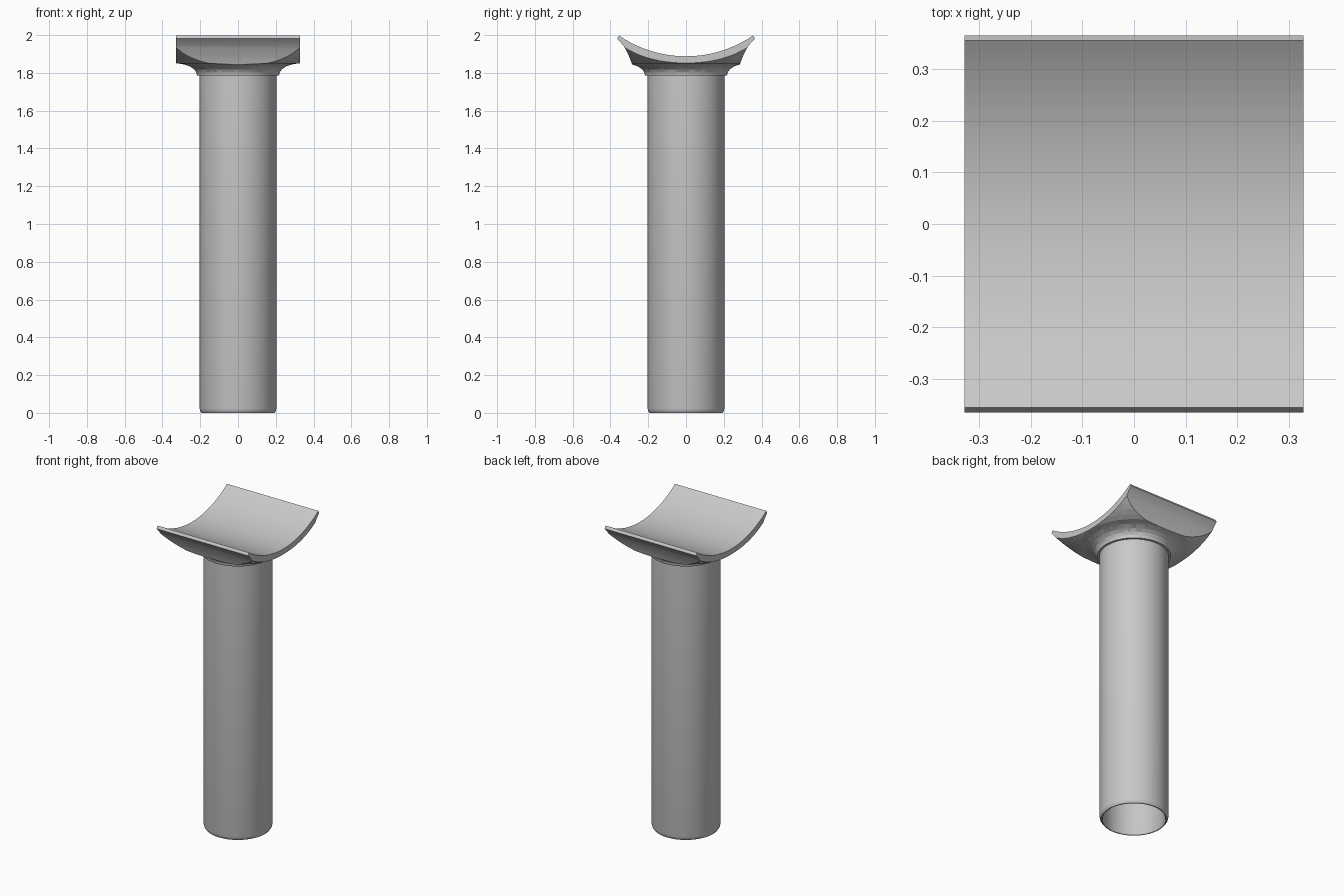
import bpy, bmesh, math

cube = bpy.data.objects.get("Cube")
if cube:
    bpy.data.objects.remove(cube, do_unlink=True)

grey = bpy.data.materials.new("plain grey")
grey.use_nodes = True
grey.diffuse_color = (0.58, 0.58, 0.58, 1)
grey.node_tree.nodes["Principled BSDF"].inputs["Base Color"].default_value = grey.diffuse_color


def make_object(name, bm):
    bmesh.ops.remove_doubles(bm, verts=bm.verts, dist=1e-5)
    bmesh.ops.recalc_face_normals(bm, faces=bm.faces)
    mesh = bpy.data.meshes.new(name)
    bm.to_mesh(mesh)
    bm.free()
    mesh.materials.append(grey)
    obj = bpy.data.objects.new(name, mesh)
    bpy.context.scene.collection.objects.link(obj)
    return obj


def lathe(name, profile, closed, steps=64):
    bm = bmesh.new()
    verts = [bm.verts.new((r, 0, z)) for r, z in profile]
    pairs = list(zip(verts, verts[1:]))
    if closed:
        pairs.append((verts[-1], verts[0]))
    edges = [bm.edges.new(p) for p in pairs]
    bmesh.ops.spin(bm, geom=verts + edges, cent=(0, 0, 0), axis=(0, 0, 1),
                   angle=math.tau, steps=steps)
    return make_object(name, bm)


def extrude_x(name, outline, half_width):
    bm = bmesh.new()
    face = bm.faces.new([bm.verts.new((-half_width, y, z)) for y, z in outline])
    result = bmesh.ops.extrude_face_region(bm, geom=[face])
    moved = [v for v in result["geom"] if isinstance(v, bmesh.types.BMVert)]
    bmesh.ops.translate(bm, verts=moved, vec=(2 * half_width, 0, 0))
    return make_object(name, bm)


def smooth(obj, degrees):
    bpy.ops.object.select_all(action="DESELECT")
    obj.select_set(True)
    bpy.context.view_layer.objects.active = obj
    bpy.ops.object.shade_smooth_by_angle(angle=math.radians(degrees))


# Hollow post with a rounded foot
post = lathe("post", [(0.203, 1.79), (0.203, 0.022), (0.2, 0.01), (0.193, 0),
                      (0.187, 0), (0.183, 0.008), (0.183, 1.79)], True)
smooth(post, 50)

# Saddle: curved cradle on top, undercut sides
half_chord, radius, low = 0.355, 0.628, 1.888
reach = math.asin(half_chord / radius)
arc = []
for i in range(33):
    a = reach * (1 - i / 16)
    arc.append((radius * math.sin(a), low + radius * (1 - math.cos(a))))
side = [(0.365, 1.981), (0.347, 1.963), (0.327, 1.938), (0.312, 1.911),
        (0.298, 1.88), (0.286, 1.847), (0.28, 1.7)]
outline = arc + [(-y, z) for y, z in side] + side[::-1]
saddle = extrude_x("saddle", outline, 0.328)

# Flared neck shape that trims the underside of the saddle
flare = lathe("flare_trimmer", [(0, 1.786), (0.217, 1.786), (0.221, 1.803),
                                (0.232, 1.819), (0.252, 1.833), (0.285, 1.845),
                                (0.325, 1.851), (0.356, 1.864), (0.39, 1.882),
                                (0.42, 1.901), (0.467, 1.938), (0.6, 2.05),
                                (0.6, 2.2), (0, 2.2)], False, 96)
trim = saddle.modifiers.new("trim", "BOOLEAN")
trim.operation = "INTERSECT"
trim.solver = "EXACT"
trim.object = flare
smooth(saddle, 30)
bpy.context.view_layer.objects.active = saddle
while saddle.modifiers.find("trim") > 0:
    bpy.ops.object.modifier_move_up(modifier="trim")
bpy.ops.object.modifier_apply(modifier="trim")
bpy.data.objects.remove(flare, do_unlink=True)
smooth(saddle, 30)
